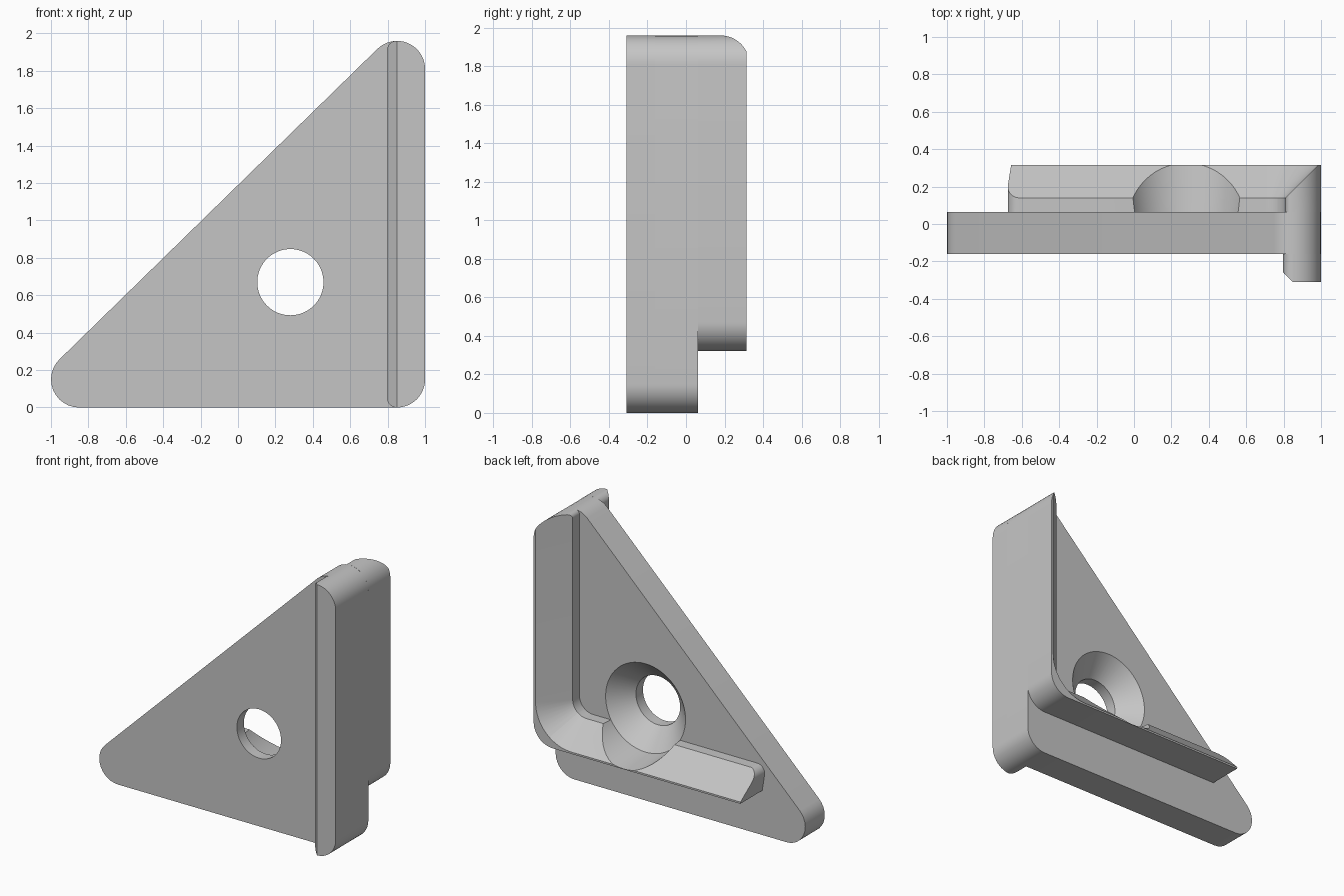
import bpy, bmesh, math
from mathutils import Vector

cube = bpy.data.objects.get("Cube")
if cube:
    bpy.data.objects.remove(cube, do_unlink=True)

GREY = (0.56, 0.56, 0.56, 1)
mat = bpy.data.materials.new("plain grey")
mat.use_nodes = True
mat.diffuse_color = GREY
mat.node_tree.nodes["Principled BSDF"].inputs["Base Color"].default_value = GREY


def rounded(corners, steps=12):
    """Turn (x, z, radius) corners into an outline with arcs."""
    outline = []
    for i, (x, z, r) in enumerate(corners):
        p = Vector((x, z))
        if r == 0:
            outline.append(p)
            continue
        a = (Vector(corners[i - 1][:2]) - p).normalized()
        b = (Vector(corners[(i + 1) % len(corners)][:2]) - p).normalized()
        half = a.angle(b) / 2
        centre = p + (a + b).normalized() * r / math.sin(half)
        start = p + a * r / math.tan(half) - centre
        end = p + b * r / math.tan(half) - centre
        sweep = start.angle(end)
        for k in range(steps + 1):
            t = k / steps
            arc = start * math.sin((1 - t) * sweep) + end * math.sin(t * sweep)
            outline.append(centre + arc / math.sin(sweep))
    return outline


def loft(name, sections):
    """Solid through (y, outline) sections with equal point counts."""
    bm = bmesh.new()
    rings = [[bm.verts.new((p.x, y, p.y)) for p in pts] for y, pts in sections]
    n = len(rings[0])
    for low, high in zip(rings, rings[1:]):
        for i in range(n):
            j = (i + 1) % n
            bm.faces.new((low[i], low[j], high[j], high[i]))
    bm.faces.new(rings[0][::-1])
    bm.faces.new(rings[-1])
    bmesh.ops.recalc_face_normals(bm, faces=bm.faces)
    if bm.calc_volume(signed=True) < 0:
        bmesh.ops.reverse_faces(bm, faces=bm.faces)
    mesh = bpy.data.meshes.new(name)
    bm.to_mesh(mesh)
    bm.free()
    mesh.materials.append(mat)
    obj = bpy.data.objects.new(name, mesh)
    bpy.context.collection.objects.link(obj)
    return obj


def cut(obj, cutter):
    mod = obj.modifiers.new("cut", 'BOOLEAN')
    mod.operation = 'DIFFERENCE'
    mod.solver = 'EXACT'
    mod.object = cutter
    bpy.context.view_layer.objects.active = obj
    bpy.ops.object.modifier_apply(modifier=mod.name)


def circle(r, n=64):
    return [Vector((0.28 + r * math.cos(math.tau * i / n),
                    0.67 + r * math.sin(math.tau * i / n))) for i in range(n)]


# Triangular plate with rounded corners
R = 0.15
plate_outline = rounded([(-1.218, 0, R), (1, 0, R), (1, 2.166, R)])
plate = loft("triangular_plate", [(-0.16, plate_outline), (0.063, plate_outline)])

# Front rail with a chamfered inner edge
rail_outline = rounded([(0.797, 0, 0.05), (1, 0, R), (1, 1.96, R), (0.797, 1.96, 0.05)])
rail = loft("front_rail", [(-0.31, rail_outline), (-0.16, rail_outline)])


def strip(x):
    return [Vector(p) for p in ((0.6, -0.2), (x, -0.2), (x, 2.2), (0.6, 2.2))]


rail_chamfer = loft("rail_chamfer_cutter", [(-0.33, strip(0.87)), (-0.24, strip(0.78))])
cut(rail, rail_chamfer)

# L-shaped back ridge
ridge_outline = rounded([(-0.655, 0.322, 0), (1, 0.322, R), (1, 1.96, R),
                         (0.81, 1.96, 0.03), (0.81, 0.51, 0.11), (-0.685, 0.51, 0.06)])
ridge = loft("back_ridge", [(0.063, ridge_outline), (0.315, ridge_outline)])


# Sloping inner side of the ridge
def pocket(d):
    return rounded([(-1.5, 0.51 - d, 0), (0.81 + d, 0.51 - d, 0.11 + d),
                    (0.81 + d, 2.5, 0), (-1.5, 2.5, 0)])


ridge_slope = loft("ridge_slope_cutter", [(0.13, pocket(-0.01)), (0.325, pocket(0.185))])
cut(ridge, ridge_slope)

# Countersunk screw hole through plate and ridge
hole = loft("countersink_cutter", [(y, circle(r)) for y, r in (
    (-0.5, 0.177), (-0.08, 0.177), (0.063, 0.32), (0.315, 0.345), (0.4, 0.345))])
cut(plate, hole)
cut(ridge, hole)

for cutter in (rail_chamfer, ridge_slope, hole):
    bpy.data.objects.remove(cutter, do_unlink=True)

for obj in (plate, rail, ridge):
    bpy.ops.object.select_all(action='DESELECT')
    obj.select_set(True)
    bpy.context.view_layer.objects.active = obj
    bpy.ops.object.shade_smooth_by_angle(angle=math.radians(25))
